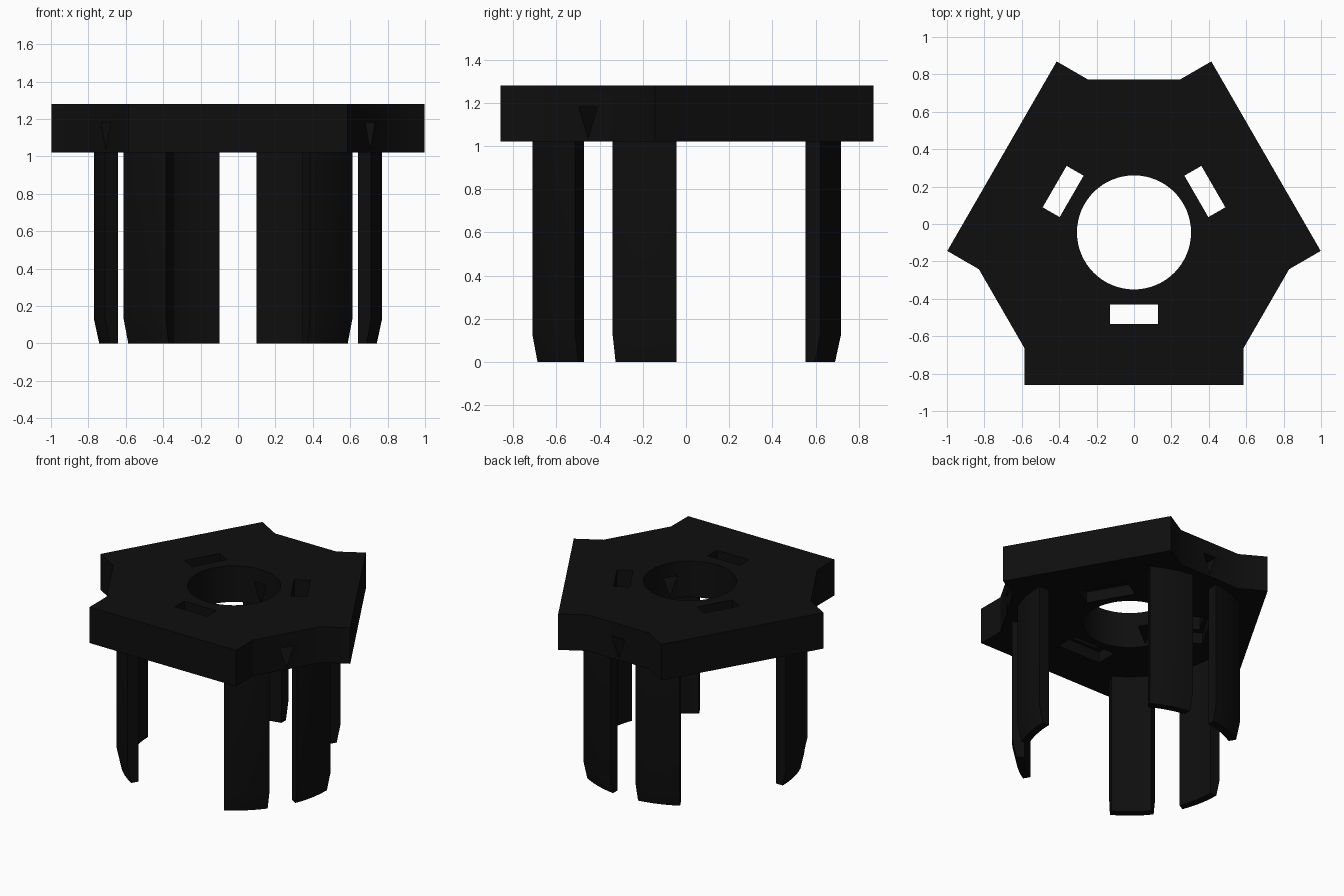
import bpy, bmesh, math
from mathutils import Matrix, Vector

if "Cube" in bpy.data.objects:
    bpy.data.objects.remove(bpy.data.objects["Cube"])

CY = -0.045            # centre of the three-fold symmetry
Z0, Z1 = 1.02, 1.28    # plate underside and top

black = bpy.data.materials.new("matte black")
black.diffuse_color = (0.0045, 0.0045, 0.0045, 1)
black.use_nodes = True
black.node_tree.nodes["Principled BSDF"].inputs["Base Color"].default_value = black.diffuse_color


def make(name, bm, angle=0.0):
    """Turn a bmesh into an object, rotated about the symmetry axis."""
    bmesh.ops.recalc_face_normals(bm, faces=bm.faces)
    bm.transform(Matrix.Translation((0, CY, 0)) @ Matrix.Rotation(angle, 4, 'Z'))
    me = bpy.data.meshes.new(name)
    bm.to_mesh(me)
    bm.free()
    me.materials.append(black)
    ob = bpy.data.objects.new(name, me)
    bpy.context.collection.objects.link(ob)
    return ob


def prism(points, offset):
    """Closed solid from a flat outline moved along an offset."""
    bm = bmesh.new()
    face = bm.faces.new([bm.verts.new(p) for p in points])
    ext = bmesh.ops.extrude_face_region(bm, geom=[face])
    moved = [g for g in ext["geom"] if isinstance(g, bmesh.types.BMVert)]
    bmesh.ops.translate(bm, verts=moved, vec=Vector(offset))
    return bm


def box(x, y0, y1, z0, z1):
    return prism([(-x, y0, z0), (x, y0, z0), (x, y1, z0), (-x, y1, z0)], (0, 0, z1 - z0))


def smooth(ob):
    bpy.ops.object.select_all(action='DESELECT')
    ob.select_set(True)
    bpy.context.view_layer.objects.active = ob
    bpy.ops.object.shade_smooth_by_angle(angle=math.radians(30))


# Plate: four corner points repeated three times
outline = []
for k in range(3):
    rot = Matrix.Rotation(k * math.tau / 3, 3, 'Z')
    for x, y in [(-0.585, -0.62), (-0.585, -0.815), (0.585, -0.815), (0.585, -0.62)]:
        outline.append(rot @ Vector((x, y, Z0)))
plate = make("plate", prism(outline, (0, 0, Z1 - Z0)))

# Cutters: centre hole, slots with wider pockets below, triangular side bores
circle = [(0.305 * math.cos(a * math.tau / 64), 0.305 * math.sin(a * math.tau / 64), 0.9)
          for a in range(64)]
cutters = [make("hole_cutter", prism(circle, (0, 0, 0.5)))]
for k in range(3):
    ang = k * math.tau / 3
    cutters.append(make("slot_cutter", box(0.128, -0.49, -0.385, 0.9, 1.4), ang))
    cutters.append(make("pocket_cutter", box(0.17, -0.515, -0.36, 0.9, Z0 + 0.08), ang))
    tri = [(-0.05, 0.2, 1.18), (0.05, 0.2, 1.18), (0, 0.2, 1.035)]
    cutters.append(make("bore_cutter", prism(tri, (0, 0.8, 0)), ang))
for c in cutters:
    mod = plate.modifiers.new("cut", 'BOOLEAN')
    mod.operation, mod.solver, mod.object = 'DIFFERENCE', 'EXACT', c
bpy.context.view_layer.update()
cut = bpy.data.meshes.new_from_object(plate.evaluated_get(bpy.context.evaluated_depsgraph_get()))
plate.modifiers.clear()
plate.data = cut
for c in cutters:
    bpy.data.objects.remove(c)
smooth(plate)


# Legs: curved wall segments, tapered at the foot, in mirrored pairs
def leg(side, ang):
    prof = [(0.69, 0), (0.742, 0), (0.77, 0.13), (0.77, Z0 + 0.005), (0.69, Z0 + 0.005)]
    bm = bmesh.new()
    rings, n = [], 10
    for i in range(n + 1):
        ring = []
        for r, z in prof:
            start = math.asin(0.1 / r)      # flat end beside the gap
            a = start + (math.radians(30) - start) * i / n
            ring.append(bm.verts.new((side * r * math.sin(a), r * math.cos(a), z)))
        rings.append(ring)
    for a, b in zip(rings, rings[1:]):
        for j in range(5):
            bm.faces.new((a[j], a[(j + 1) % 5], b[(j + 1) % 5], b[j]))
    bm.faces.new(rings[0])
    bm.faces.new(rings[-1])
    smooth(make("leg", bm, ang))


for k in range(3):
    for side in (-1, 1):
        leg(side, k * math.tau / 3)
